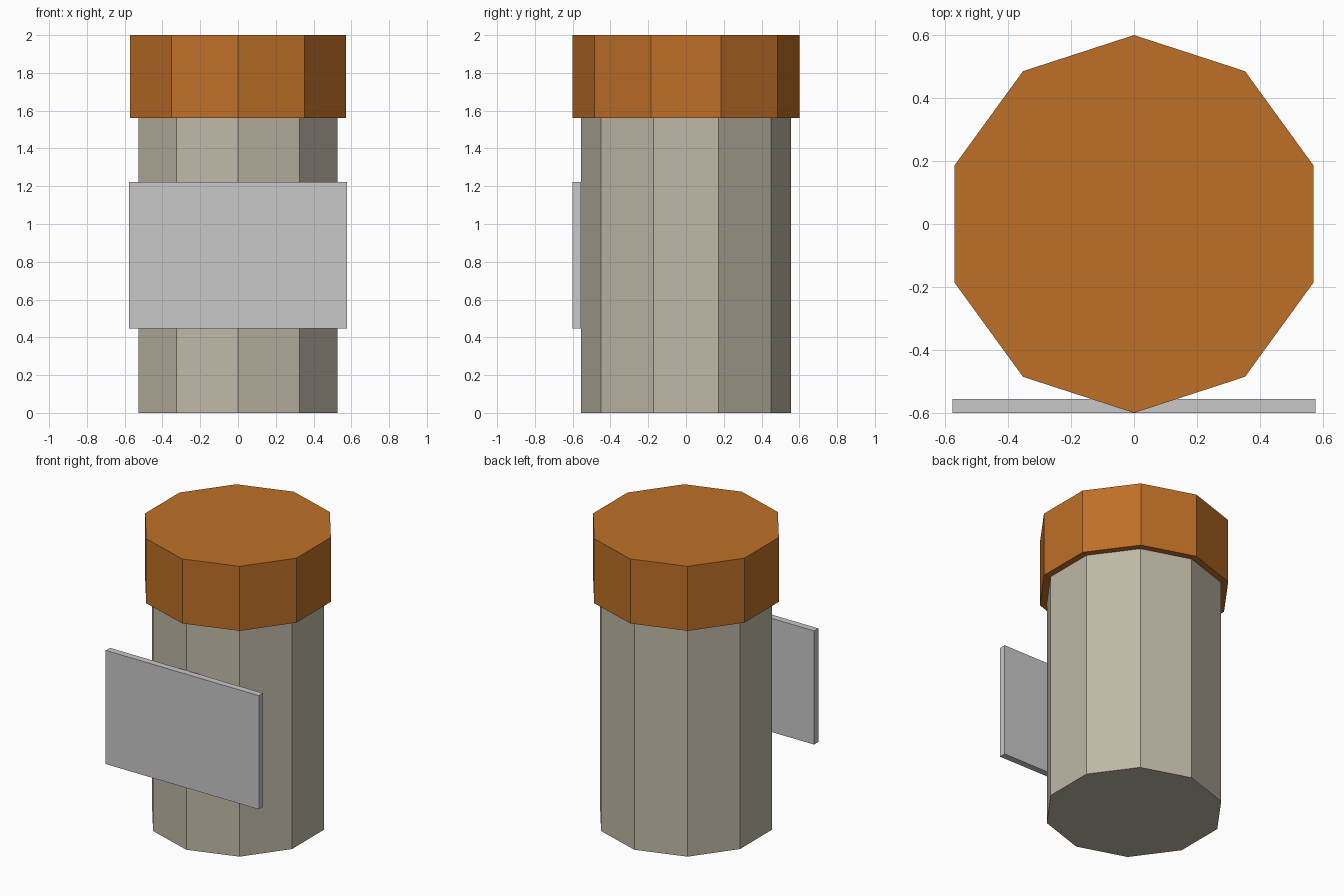
import bpy
import bmesh
from mathutils import Matrix

cube = bpy.data.objects.get("Cube")
if cube:
    bpy.data.objects.remove(cube, do_unlink=True)


def material(name, colour):
    mat = bpy.data.materials.new(name)
    mat.use_nodes = True
    mat.diffuse_color = (*colour, 1)
    mat.node_tree.nodes["Principled BSDF"].inputs["Base Color"].default_value = (*colour, 1)
    return mat


def add_object(name, bm, mat):
    mesh = bpy.data.meshes.new(name)
    bm.to_mesh(mesh)
    bm.free()
    mesh.materials.append(mat)
    obj = bpy.data.objects.new(name, mesh)
    bpy.context.collection.objects.link(obj)
    return obj


def decagon_prism(name, radius, bottom, top, mat):
    # Ten-sided prism with a corner pointing to the front and back
    bm = bmesh.new()
    bmesh.ops.create_cone(bm, cap_ends=True, segments=10, radius1=radius, radius2=radius,
                          depth=top - bottom)
    corner = max(bm.verts, key=lambda v: v.co.y).co
    if abs(corner.x) > 0.01:
        bm.transform(Matrix.Rotation(0.314159, 4, "Z"))
    bm.transform(Matrix.Translation((0, 0, (bottom + top) / 2)))
    return add_object(name, bm, mat)


def box(name, size, centre, mat):
    bm = bmesh.new()
    bmesh.ops.create_cube(bm, size=1)
    bm.transform(Matrix.Translation(centre) @ Matrix.Diagonal((*size, 1)))
    return add_object(name, bm, mat)


orange = material("cap orange", (0.52, 0.16, 0.02))
beige = material("bottle beige", (0.52, 0.48, 0.38))
grey = material("label grey", (0.58, 0.58, 0.58))

# Bottle body, wider cap and flat front label
decagon_prism("bottle_body", 0.555, 0, 1.56, beige)
decagon_prism("cap", 0.6, 1.56, 2, orange)
box("front_label", (1.154, 0.045, 0.775), (0, -0.578, 0.835), grey)
